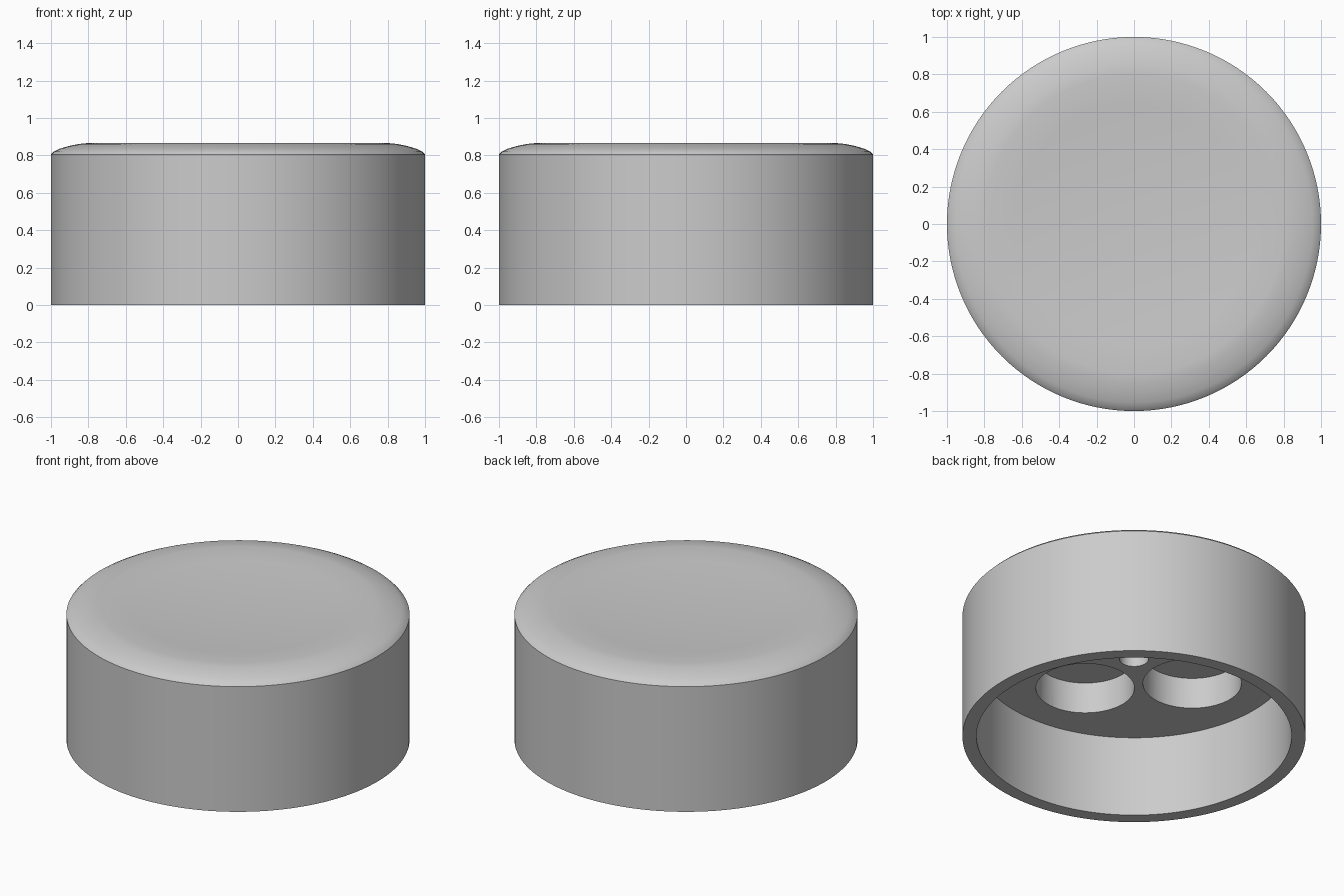
import bpy
import bmesh
from math import radians, cos, sin, tau
from mathutils import Matrix, Vector

if "Cube" in bpy.data.objects:
    bpy.data.objects.remove(bpy.data.objects["Cube"], do_unlink=True)

SIDES = 128
CEILING = 0.52        # underside of the thick top
POCKET_TOP = 0.72     # blind end of the pockets

grey = bpy.data.materials.new("plain grey")
grey.use_nodes = True
colour = (0.6, 0.6, 0.6, 1)
grey.diffuse_color = colour
grey.node_tree.nodes["Principled BSDF"].inputs["Base Color"].default_value = colour


def add_object(name, bm):
    bmesh.ops.recalc_face_normals(bm, faces=bm.faces)
    mesh = bpy.data.meshes.new(name)
    bm.to_mesh(mesh)
    bm.free()
    mesh.materials.append(grey)
    obj = bpy.data.objects.new(name, mesh)
    bpy.context.collection.objects.link(obj)
    return obj


def lathe(name, profile):
    """Revolve (radius, height) points; both ends lie on the axis."""
    bm = bmesh.new()
    verts = [bm.verts.new((r, 0, z)) for r, z in profile]
    edges = [bm.edges.new(pair) for pair in zip(verts, verts[1:])]
    bmesh.ops.spin(bm, geom=verts + edges, cent=(0, 0, 0), axis=(0, 0, 1),
                   angle=tau, steps=SIDES, use_merge=True)
    bmesh.ops.remove_doubles(bm, verts=bm.verts, dist=1e-5)
    return add_object(name, bm)


# Cap body: hollow skirt, rounded shoulder, shallow dished top
dish = [(0.8 * t, 0.834 + 0.032 * t * t) for t in (0.8, 0.6, 0.4, 0.2, 0)]
body = lathe("cap_body", [
    (0, CEILING), (0.918, CEILING), (0.918, 0), (1, 0), (1, 0.805),
    (0.985, 0.82), (0.955, 0.835), (0.9, 0.851), (0.85, 0.861), (0.8, 0.866),
] + dish)

# Cutter: four round pockets around a small centre hole
holes = [(0, 0, 0.085)]
holes += [(0.443 * cos(tau * i / 4), 0.443 * sin(tau * i / 4), 0.287) for i in range(4)]
bm = bmesh.new()
low = CEILING - 0.1
for x, y, radius in holes:
    bmesh.ops.create_cone(
        bm, cap_ends=True, segments=64, radius1=radius, radius2=radius,
        depth=POCKET_TOP - low,
        matrix=Matrix.Translation(Vector((x, y, (POCKET_TOP + low) / 2))))
cutter = add_object("pocket_cutter", bm)
cutter.hide_render = True

# Cut the pockets, then drop the cutter
bpy.ops.object.select_all(action="DESELECT")
body.select_set(True)
bpy.context.view_layer.objects.active = body
cut = body.modifiers.new("pockets", "BOOLEAN")
cut.operation = "DIFFERENCE"
cut.solver = "EXACT"
cut.object = cutter
bpy.ops.object.modifier_apply(modifier=cut.name)
bpy.data.objects.remove(cutter, do_unlink=True)
bpy.ops.object.shade_smooth_by_angle(angle=radians(35))
